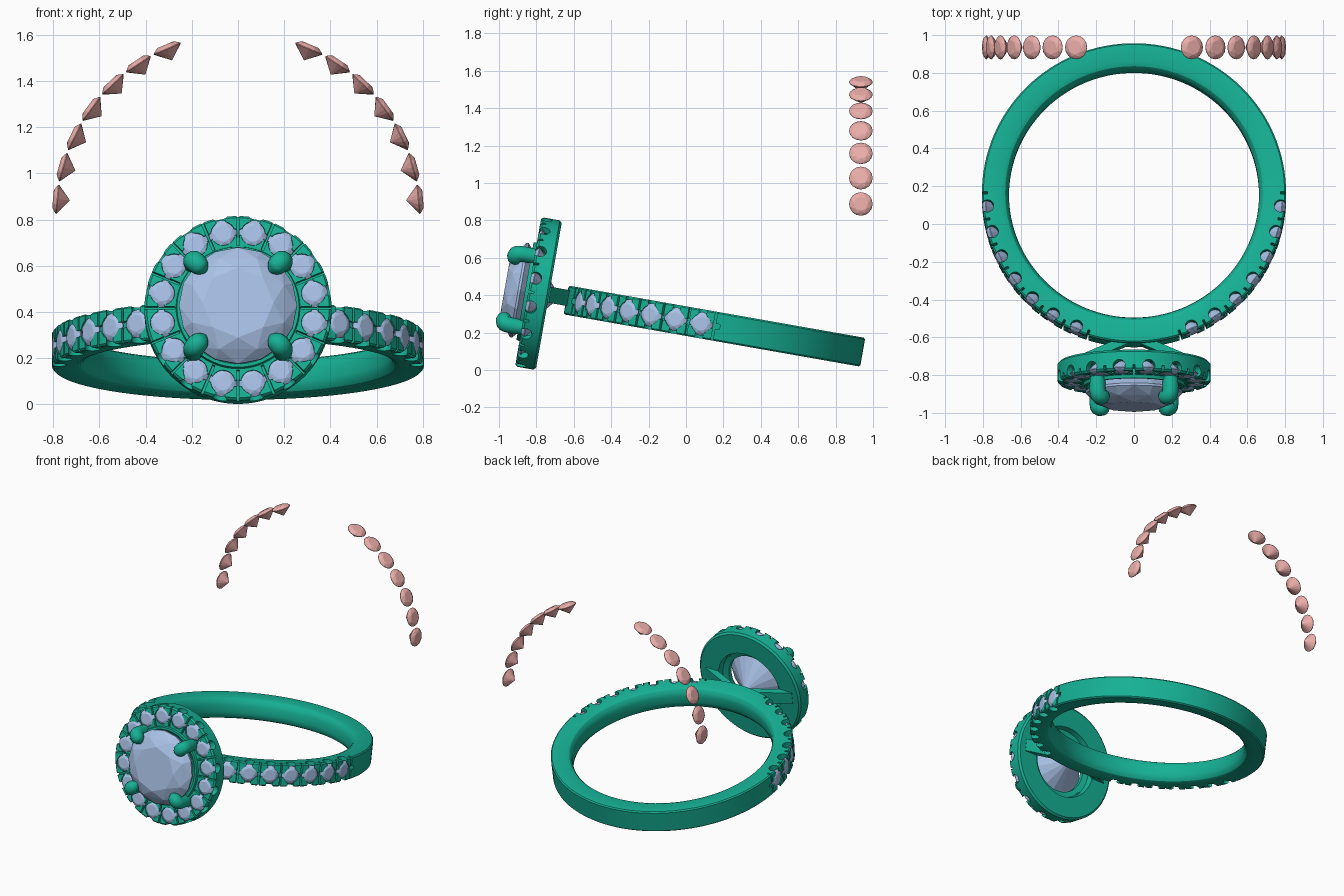
import bpy, bmesh
from math import sin, cos, pi, radians
from mathutils import Matrix, Vector

if "Cube" in bpy.data.objects:
    bpy.data.objects.remove(bpy.data.objects["Cube"])


def material(name, rgb):
    m = bpy.data.materials.new(name)
    m.diffuse_color = (*rgb, 1)
    m.use_nodes = True
    m.node_tree.nodes["Principled BSDF"].inputs["Base Color"].default_value = m.diffuse_color
    return m


METAL = material("metal", (0.008, 0.44, 0.30))
STONE = material("stone", (0.40, 0.54, 0.80))
SPARE = material("spare_stone", (0.83, 0.42, 0.40))

# ring frame (tilted band) and head frame (Z faces outward)
RING = Matrix.Translation((0, 0.152, 0.235)) @ Matrix.Rotation(radians(-10), 4, 'X')
HEAD = RING @ Matrix.Translation((0, 0, 0.008)) @ Matrix.Rotation(pi / 2, 4, 'X')


def finish(bm, name, mat, smooth=None):
    bmesh.ops.recalc_face_normals(bm, faces=bm.faces)
    me = bpy.data.meshes.new(name)
    bm.to_mesh(me)
    bm.free()
    ob = bpy.data.objects.new(name, me)
    bpy.context.scene.collection.objects.link(ob)
    if mat:
        me.materials.append(mat)
    if smooth:
        me.shade_smooth()
        me.set_sharp_from_angle(angle=radians(smooth))
    return ob


def basis(x, y, z, loc):
    m = Matrix((x, y, z)).transposed().to_4x4()
    m.translation = loc
    return m


def lathe(name, profile, mat4, n=128):
    bm = bmesh.new()
    rings = [[bm.verts.new(mat4 @ Vector((r * cos(2 * pi * i / n), r * sin(2 * pi * i / n), h)))
              for r, h in profile] for i in range(n)]
    for i in range(n):
        a, b = rings[i], rings[(i + 1) % n]
        for j in range(len(profile)):
            k = (j + 1) % len(profile)
            bm.faces.new((a[j], b[j], b[k], a[k]))
    return finish(bm, name, METAL)


def add_gem(bm, m, R):
    # round brilliant: table, star ring, girdle, culet
    def ring(n, r, z, off=0.0):
        return [bm.verts.new(m @ Vector((r * R * cos(2 * pi * i / n + off), r * R * sin(2 * pi * i / n + off), z * R)))
                for i in range(n)]
    vs = ring(8, 0.6, 0.3) + ring(8, 0.84, 0.19, pi / 8) + ring(16, 1, 0.02) + ring(16, 1, -0.03)
    vs.append(bm.verts.new(m @ Vector((0, 0, -0.87 * R))))
    bmesh.ops.convex_hull(bm, input=vs)


def gems(name, frames, R, mat):
    bm = bmesh.new()
    for f in frames:
        add_gem(bm, f, R)
    return finish(bm, name, mat)


def add_box(bm, m, lo, hi):
    lo, hi = Vector(lo), Vector(hi)
    bmesh.ops.create_cube(bm, size=1, matrix=m @ Matrix.Translation((lo + hi) / 2) @ Matrix.Diagonal((*(hi - lo), 1)))


def carve(ob, stones, gaps, y0):
    # seats, side scallops and split prongs, cut one kind at a time
    cutters = []
    for kind in ("seat", "scallop", "slot", "groove"):
        bm = bmesh.new()
        for f in (stones if kind in ("seat", "scallop") else gaps):
            if kind == "seat":
                bmesh.ops.create_cone(bm, cap_ends=True, segments=24, radius1=0.045, radius2=0.058, depth=0.09,
                                      matrix=f @ Matrix.Translation((0, 0, 0.01)))
            elif kind == "scallop":
                bmesh.ops.create_cone(bm, cap_ends=True, segments=24, radius1=0.033, radius2=0.033, depth=0.1 - y0,
                                      matrix=f @ Matrix.Translation((0, (0.1 + y0) / 2, -0.008)) @ Matrix.Rotation(pi / 2, 4, 'X'))
            elif kind == "slot":
                add_box(bm, f, (-0.006, max(y0, -0.1) if y0 < -0.05 else -0.06, -0.012), (0.006, 0.1, 0.05))
            else:
                add_box(bm, f, (-0.03, -0.014, -0.01), (0.03, 0.014, 0.05))
        c = finish(bm, kind + "_cutter", None)
        c.hide_render = True
        cutters.append(c)
        mod = ob.modifiers.new(kind, 'BOOLEAN')
        mod.operation, mod.solver, mod.object = 'DIFFERENCE', 'EXACT', c
    dg = bpy.context.evaluated_depsgraph_get()
    me = bpy.data.meshes.new_from_object(ob.evaluated_get(dg))
    ob.modifiers.clear()
    ob.data = me
    for c in cutters:
        bpy.data.objects.remove(c)
    if not me.materials:
        me.materials.append(METAL)
    me.shade_smooth()
    me.set_sharp_from_angle(angle=radians(28))


# band with seven stones on each shoulder
STEP = 10.3


def band_frame(k, side):
    a = radians(-5.2 - STEP * k)
    n, up = Vector((side * cos(a), sin(a), 0)), Vector((0, 0, 1))
    return RING @ basis(up.cross(n), up, n, n * 0.787)


band_stones = [band_frame(k, s) for s in (1, -1) for k in range(7)]
band_gaps = [band_frame(k - 0.5, s) for s in (1, -1) for k in range(8)]
half = [(0.662, 0.025), (0.668, 0.05), (0.682, 0.068), (0.705, 0.078), (0.797, 0.078), (0.805, 0.070)]
band = lathe("band", half + [(r, -h) for r, h in reversed(half)], RING)
carve(band, band_stones, band_gaps, -0.1)
gems("band_stones", band_stones, 0.063, STONE)


# halo with sixteen stones and an inner cup
def halo_frame(k):
    a = radians(11.25 + 22.5 * k)
    rad, tan = Vector((cos(a), sin(a), 0)), Vector((sin(a), -cos(a), 0))
    return HEAD @ basis(tan, rad, Vector((0, 0, 1)), rad * 0.333 + Vector((0, 0, 0.994)))


halo_stones = [halo_frame(k) for k in range(16)]
halo = lathe("halo", [(0.405, 1.0), (0.395, 1.012), (0.268, 1.012), (0.264, 1.03), (0.25, 1.03), (0.2, 0.98),
                      (0.2, 0.95), (0.24, 0.94), (0.25, 0.9), (0.392, 0.9), (0.405, 0.912)], HEAD)
carve(halo, halo_stones, [halo_frame(k + 0.5) for k in range(16)], 0.0)
gems("halo_stones", halo_stones, 0.062, STONE)

# centre stone
gems("centre_stone", [HEAD @ Matrix.Translation((0, 0, 1.062))], 0.256, STONE)

# four claws holding the centre stone
for i in range(4):
    a = radians(45 + 90 * i)
    cu = bpy.data.curves.new("claw", 'CURVE')
    cu.dimensions = '3D'
    cu.bevel_depth, cu.bevel_resolution, cu.use_fill_caps = 0.042, 4, True
    sp = cu.splines.new('NURBS')
    path = [(0.27, 0.93, 0.9), (0.272, 1.02, 1), (0.275, 1.10, 1.05), (0.25, 1.115, 1.1), (0.215, 1.108, 0.9), (0.195, 1.105, 0.15)]
    sp.points.add(len(path) - 1)
    for p, (r, h, w) in zip(sp.points, path):
        p.co, p.radius = (r * cos(a), r * sin(a), h, 1), w
    sp.use_endpoint_u, sp.order_u, sp.resolution_u = True, 3, 5
    cu.materials.append(METAL)
    ob = bpy.data.objects.new("claw", cu)
    bpy.context.scene.collection.objects.link(ob)
    ob.matrix_world = HEAD

# two struts joining the band to the halo
bm = bmesh.new()
for s in (1, -1):
    p, q = Vector((s * 0.03, -0.78, 0.012)), Vector((s * 0.34, -0.915, 0.012))
    d = (q - p).normalized()
    up = Vector((0, 0, 1))
    add_box(bm, RING @ basis(d, up.cross(d), up, p), (0, -0.022, -0.043), ((q - p).length, 0.022, 0.043))
finish(bm, "struts", METAL)

# spare stones floating in an arc behind the ring
spare = []
for s in (1, -1):
    for k in range(7):
        a = radians(5.2 + STEP * k)
        n, y = Vector((s * cos(a), 0, sin(a))), Vector((0, 1, 0))
        spare.append(basis(y.cross(n), y, n, n * 0.785 + Vector((0, 0.935, 0.817))))
gems("spare_stones", spare, 0.063, SPARE)
